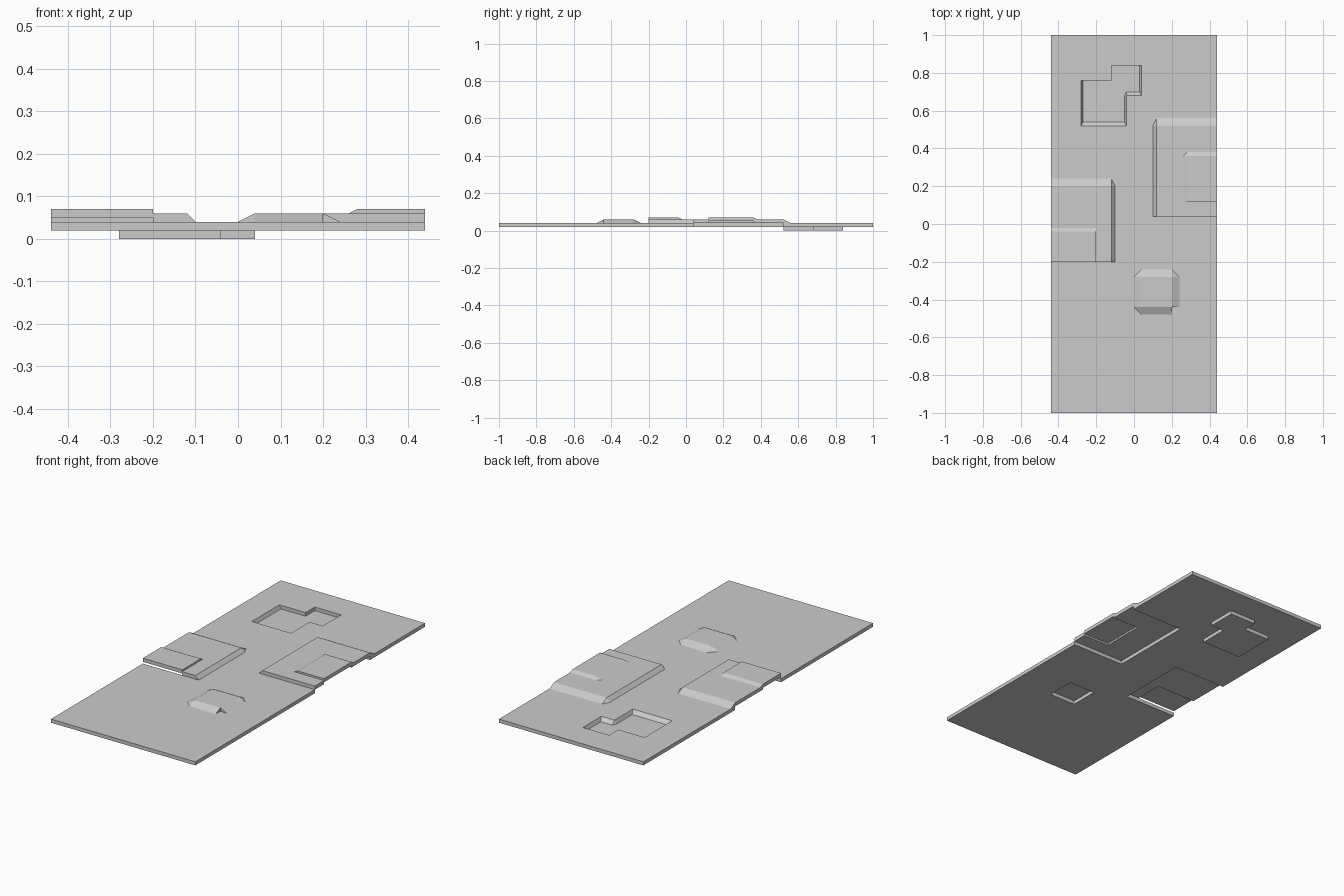
import bpy, bmesh

if "Cube" in bpy.data.objects:
    bpy.data.objects.remove(bpy.data.objects["Cube"])

T = 0.02  # sheet thickness


def finish(bm, name):
    bmesh.ops.recalc_face_normals(bm, faces=bm.faces)
    me = bpy.data.meshes.new(name)
    bm.to_mesh(me)
    bm.free()
    ob = bpy.data.objects.new(name, me)
    bpy.context.collection.objects.link(ob)
    return ob


def sheet(name, solid, z, holes=()):
    """Flat sheet made of solid rectangles minus holes; rect = (x0, x1, y0, y1)."""
    rects = list(solid) + list(holes)
    xs = sorted({v for r in rects for v in r[:2]})
    ys = sorted({v for r in rects for v in r[2:]})

    def inside(x, y, rs):
        return any(r[0] < x < r[1] and r[2] < y < r[3] for r in rs)

    bm = bmesh.new()
    for x0, x1 in zip(xs, xs[1:]):
        for y0, y1 in zip(ys, ys[1:]):
            mx, my = (x0 + x1) / 2, (y0 + y1) / 2
            if inside(mx, my, solid) and not inside(mx, my, holes):
                bm.faces.new([bm.verts.new((x, y, z)) for x, y in
                              ((x0, y0), (x1, y0), (x1, y1), (x0, y1))])
    bmesh.ops.remove_doubles(bm, verts=bm.verts, dist=1e-5)
    ret = bmesh.ops.extrude_face_region(bm, geom=bm.faces[:], use_keep_orig=True)
    top = [v for v in ret["geom"] if isinstance(v, bmesh.types.BMVert)]
    bmesh.ops.translate(bm, verts=top, vec=(0, 0, T))
    return finish(bm, name)


def slopes(name, z, h, edges, corners=()):
    """Wedges falling from high edges (a, b, outward offset), plus corner pieces."""
    bm = bmesh.new()

    def hull(pts):
        vs = [bm.verts.new(p) for p in pts]
        bmesh.ops.convex_hull(bm, input=vs)

    for (ax, ay), (bx, by), (ox, oy) in edges:
        hull([(ax, ay, z), (ax, ay, z + h), (ax + ox, ay + oy, z),
              (bx, by, z), (bx, by, z + h), (bx + ox, by + oy, z)])
    for (x, y), dx, dy in corners:
        hull([(x, y, z), (x, y, z + h), (x + dx, y, z), (x, y + dy, z)])
    return finish(bm, name)


left_rect = (-0.44, -0.12, -0.20, 0.20)
left_top = (-0.44, -0.20, -0.20, -0.04)
right_rect = (0.12, 0.44, 0.04, 0.52)
right_top = (0.28, 0.44, 0.12, 0.36)
bump_rect = (0.04, 0.20, -0.44, -0.28)
pit_rects = [(-0.28, -0.04, 0.52, 0.76), (-0.12, 0.04, 0.68, 0.84)]

# main sheet and raised or sunken panels
sheet("base_sheet", [(-0.44, 0.44, -1, 1)], 0.02,
      [left_rect, right_rect, bump_rect] + pit_rects)
sheet("left_step", [left_rect], 0.04, [left_top])
sheet("left_upper_step", [left_top], 0.05)
sheet("right_step", [right_rect], 0.04, [right_top])
sheet("right_upper_step", [right_top], 0.05)
sheet("small_bump", [bump_rect], 0.04)
sheet("sunken_floor", pit_rects, 0.0)

# sloped borders
slopes("left_step_slopes", 0.04, T,
       [((-0.12, -0.20), (-0.12, 0.20), (0.02, 0)),
        ((-0.44, 0.20), (-0.12, 0.20), (0, 0.04))],
       [((-0.12, 0.20), 0.02, 0.04)])
slopes("left_upper_slope", 0.06, 0.01,
       [((-0.44, -0.04), (-0.20, -0.04), (0, 0.02))])
slopes("right_step_slopes", 0.04, T,
       [((0.12, 0.04), (0.12, 0.52), (-0.02, 0)),
        ((0.12, 0.52), (0.44, 0.52), (0, 0.04))],
       [((0.12, 0.52), -0.02, 0.04)])
slopes("right_upper_slopes", 0.06, 0.01,
       [((0.28, 0.12), (0.28, 0.36), (-0.02, 0)),
        ((0.28, 0.36), (0.44, 0.36), (0, 0.02))],
       [((0.28, 0.36), -0.02, 0.02)])
slopes("bump_slopes", 0.04, T,
       [((0.04, -0.28), (0.20, -0.28), (0, 0.04)),
        ((0.04, -0.44), (0.20, -0.44), (0, -0.04)),
        ((0.04, -0.44), (0.04, -0.28), (-0.04, 0)),
        ((0.20, -0.44), (0.20, -0.28), (0.04, 0))],
       [((0.04, -0.28), -0.04, 0.04), ((0.20, -0.28), 0.04, 0.04),
        ((0.04, -0.44), -0.04, -0.04)])
slopes("sunken_slopes", 0.02, T,
       [((-0.28, 0.52), (-0.28, 0.76), (0.01, 0)),
        ((-0.28, 0.52), (-0.04, 0.52), (0, 0.02)),
        ((-0.04, 0.52), (-0.04, 0.68), (-0.01, 0)),
        ((-0.04, 0.68), (0.04, 0.68), (0, 0.02)),
        ((0.04, 0.68), (0.04, 0.84), (-0.01, 0))],
       [((-0.04, 0.68), -0.01, 0.02)])
